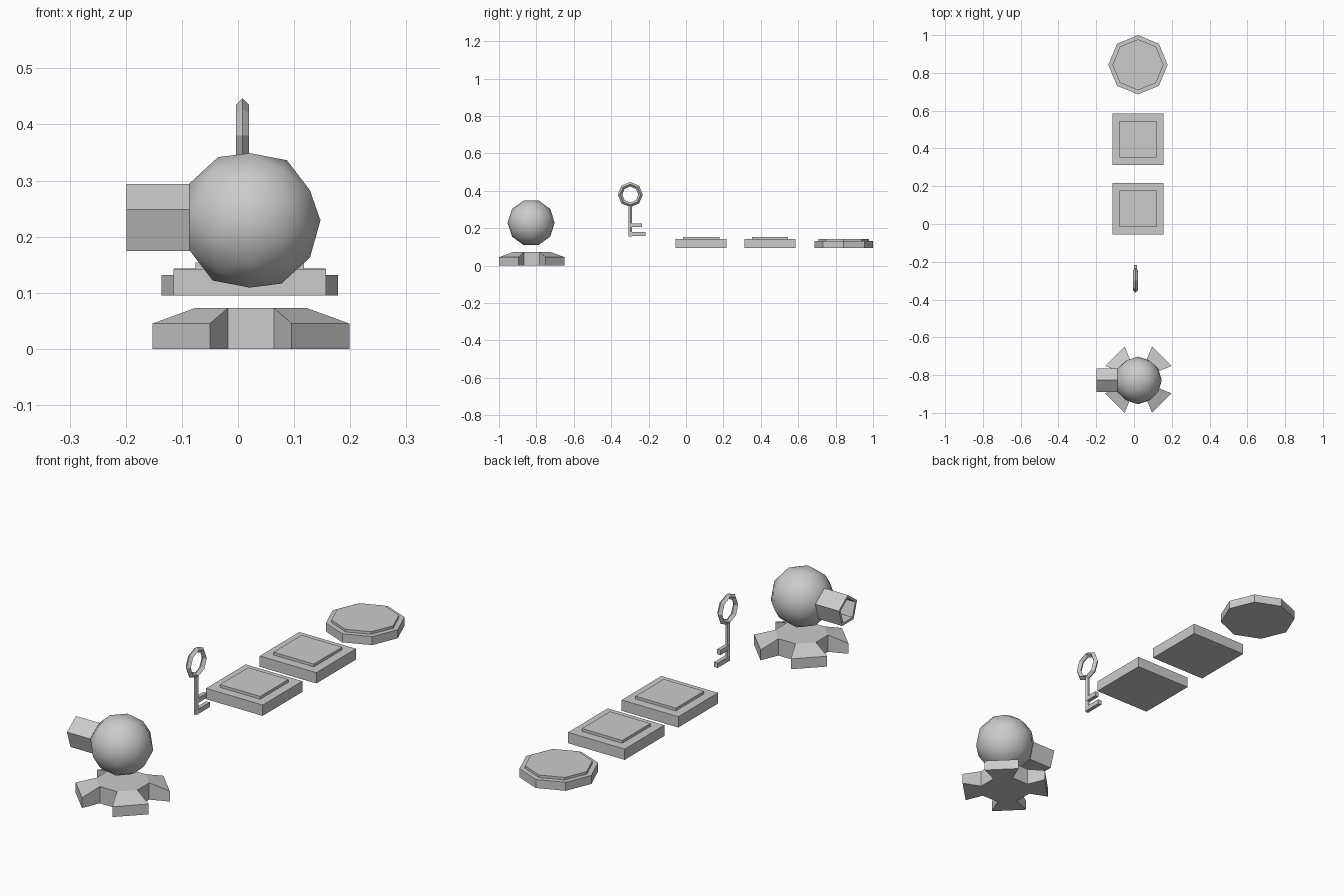
import bpy, bmesh
from math import cos, sin, pi, radians
from mathutils import Matrix

if "Cube" in bpy.data.objects:
    bpy.data.objects.remove(bpy.data.objects["Cube"])

CX = 0.021


def finish(name, bm):
    bmesh.ops.recalc_face_normals(bm, faces=bm.faces)
    me = bpy.data.meshes.new(name)
    bm.to_mesh(me)
    bm.free()
    ob = bpy.data.objects.new(name, me)
    bpy.context.collection.objects.link(ob)
    return ob


def ring(bm, n, r, z, phase=0.0):
    return [bm.verts.new((r * cos(phase + 2 * pi * i / n), r * sin(phase + 2 * pi * i / n), z))
            for i in range(n)]


def bridge(bm, a, b):
    n = len(a)
    for i in range(n):
        j = (i + 1) % n
        bm.faces.new((a[i], a[j], b[j], b[i]))


def loft(name, n, levels, phase, loc, matrix=Matrix()):
    """Closed solid through (radius, height) levels with n sides."""
    bm = bmesh.new()
    rings = [ring(bm, n, r, z, phase) for r, z in levels]
    for a, b in zip(rings, rings[1:]):
        bridge(bm, a, b)
    bm.faces.new(rings[0])
    bm.faces.new(rings[-1])
    bm.transform(Matrix.Translation(loc) @ matrix)
    return finish(name, bm)


# turret base: octagonal hub with four sloping diagonal feet
bm = bmesh.new()
P = radians(22.5)
lo, hi = ring(bm, 8, 0.107, 0, P), ring(bm, 8, 0.107, 0.073, P)
olo, ohi = ring(bm, 8, 0.19, 0, P), ring(bm, 8, 0.19, 0.045, P)
bm.faces.new(lo)
bm.faces.new(hi)
for i in range(8):
    j = (i + 1) % 8
    if i % 2:
        bm.faces.new((lo[i], lo[j], hi[j], hi[i]))
    else:
        bm.faces.new((hi[i], hi[j], ohi[j], ohi[i]))
        bm.faces.new((ohi[i], ohi[j], olo[j], olo[i]))
        bm.faces.new((olo[i], olo[j], lo[j], lo[i]))
        for k in (i, j):
            bm.faces.new((lo[k], hi[k], ohi[k], olo[k]))
bm.transform(Matrix.Translation((CX + 0.002, -0.824, 0)))
finish("turret_base", bm)

# turret ball, pole along x
bpy.ops.mesh.primitive_ico_sphere_add(subdivisions=2, radius=0.126, location=(CX, -0.828, 0.229),
                                      rotation=(0, pi / 2, 0))
ball = bpy.context.object
ball.name = "turret_ball"
bpy.ops.object.shade_smooth()

# hollow five-sided barrel pointing to -x, one edge on top
loft("turret_barrel", 5, [(0.066, 0.05), (0.066, 0.22), (0.053, 0.22), (0.053, 0.11)], 0,
     (CX, -0.827, 0.228), Matrix.Rotation(-pi / 2, 4, 'Y'))

# key: octagonal bow, shaft and two teeth
KX, KY = 0.008, -0.298
bpy.ops.mesh.primitive_torus_add(major_segments=8, minor_segments=4, major_radius=0.055,
                                 minor_radius=0.012, location=(KX, KY, 0.38),
                                 rotation=(0, pi / 2, 0))
bpy.context.object.name = "key_bow"
loft("key_shaft", 6, [(0.01, 0.157), (0.01, 0.325)], 0, (KX, KY, 0))
for name, z, end in (("key_tooth_lower", 0.168, -0.217), ("key_tooth_upper", 0.216, -0.236)):
    bm = bmesh.new()
    bmesh.ops.create_cube(bm, size=1)
    bm.transform(Matrix.Translation((KX, (KY + end) / 2, z)) @ Matrix.Diagonal((0.017, end - KY, 0.021, 1)))
    finish(name, bm)

# floor pads with a raised plate
for name, n, ph, y, r, ri, z1, z2 in (
        ("square_pad_front", 4, pi / 4, 0.081, 0.136 * 2 ** 0.5, 0.097 * 2 ** 0.5, 0.142, 0.154),
        ("square_pad_back", 4, pi / 4, 0.449, 0.136 * 2 ** 0.5, 0.097 * 2 ** 0.5, 0.142, 0.154),
        ("octagonal_pad", 8, 0, 0.843, 0.157, 0.135, 0.132, 0.143)):
    loft(name, n, [(r, 0.095), (r, z1), (ri, z1), (ri, z2)], ph, (CX, y, 0))
